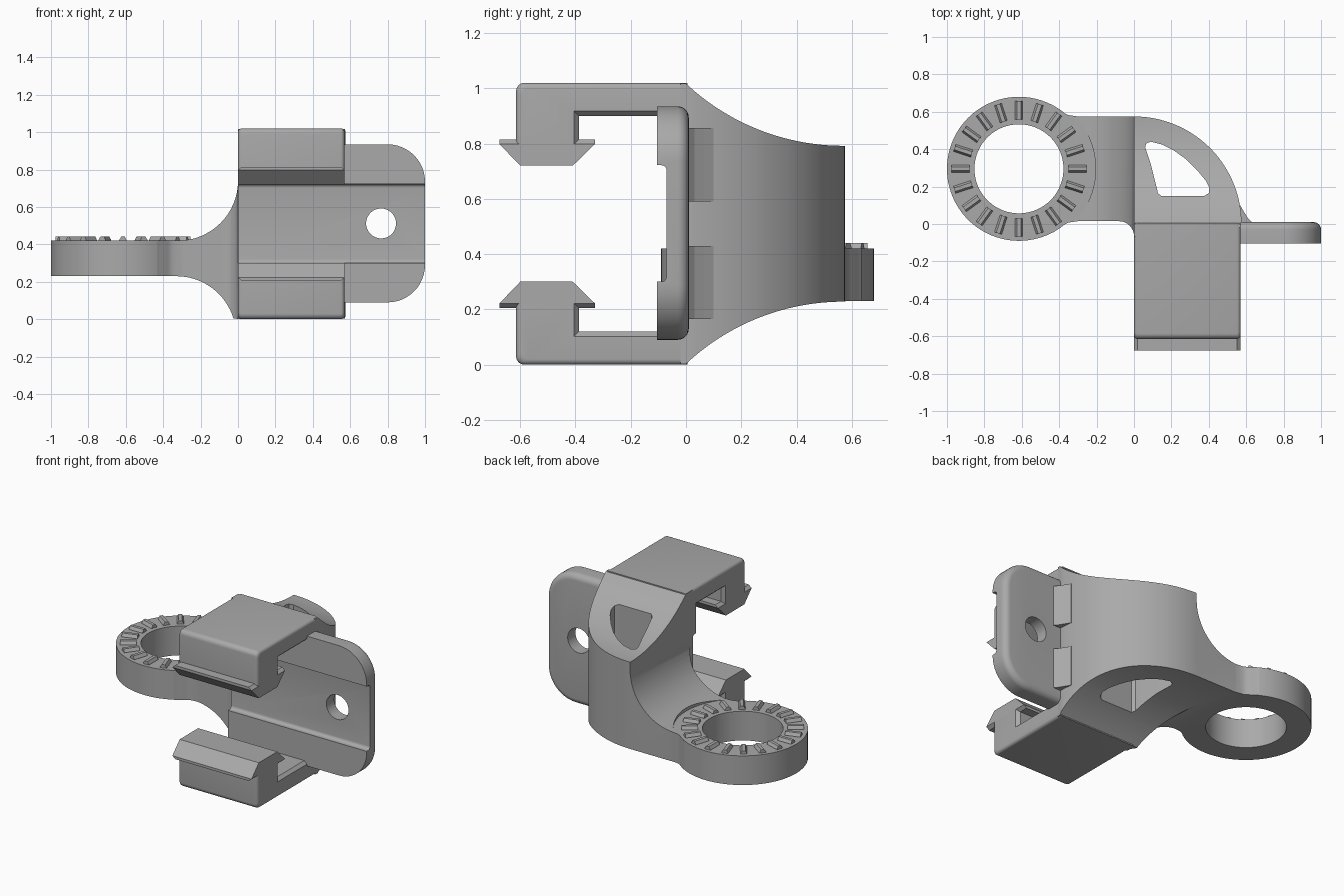
import bpy, bmesh
from math import sin, cos, pi, sqrt, radians
from mathutils import Matrix, Vector

if "Cube" in bpy.data.objects:
    bpy.data.objects.remove(bpy.data.objects["Cube"], do_unlink=True)

grey = bpy.data.materials.new("plain grey")
grey.use_nodes = True
colour = (0.4, 0.4, 0.4, 1)
grey.diffuse_color = colour
grey.node_tree.nodes["Principled BSDF"].inputs["Base Color"].default_value = colour

HEIGHT, WIDTH = 1.02, 0.57
RING = Vector((-0.615, 0.295, 0))


def loft(name, rings):
    """Skin a stack of equal-length point loops and cap both ends."""
    bm = bmesh.new()
    loops = [[bm.verts.new(p) for p in ring] for ring in rings]
    n = len(loops[0])
    for a, b in zip(loops, loops[1:]):
        for i in range(n):
            j = (i + 1) % n
            bm.faces.new((a[i], a[j], b[j], b[i]))
    bm.faces.new(loops[0])
    bm.faces.new(loops[-1])
    bmesh.ops.recalc_face_normals(bm, faces=bm.faces)
    mesh = bpy.data.meshes.new(name)
    bm.to_mesh(mesh)
    bm.free()
    mesh.materials.append(grey)
    ob = bpy.data.objects.new(name, mesh)
    bpy.context.collection.objects.link(ob)
    return ob


def prism(name, outline, axis, lo, hi):
    """Extrude a 2D outline along one axis."""
    def place(p, d):
        return {"x": (d, *p), "y": (p[0], d, p[1]), "z": (*p, d)}[axis]
    return loft(name, [[place(p, d) for p in outline] for d in (lo, hi)])


def arc(cx, cy, r, start, end, steps=12):
    angles = [radians(start + (end - start) * i / steps) for i in range(steps + 1)]
    return [(cx + r * cos(a), cy + r * sin(a)) for a in angles]


def circle(cx, cy, r, n=96):
    return arc(cx, cy, r, 0, 360 - 360 / n, n - 1)


def combine(ob, other, operation="DIFFERENCE"):
    mod = ob.modifiers.new("cut", "BOOLEAN")
    mod.object, mod.operation, mod.solver = other, operation, "EXACT"
    deps = bpy.context.evaluated_depsgraph_get()
    mesh = bpy.data.meshes.new_from_object(ob.evaluated_get(deps))
    ob.modifiers.clear()
    ob.data = mesh
    bpy.data.objects.remove(other, do_unlink=True)


def smooth(ob, angle=30):
    bpy.ops.object.select_all(action="DESELECT")
    ob.select_set(True)
    bpy.context.view_layer.objects.active = ob
    bpy.ops.object.shade_smooth_by_angle(angle=radians(angle))


# Bracket body: plan outline trimmed by a side and a front silhouette
plan = [(-0.43, 0.635), (-0.39, 0.6), (-0.35, 0.582), (-0.3, 0.575)]
plan += arc(0, 0, 0.575, 90, 2, 32)
plan += [(WIDTH, -0.02), (0.03, -0.02), (0.03, -0.07)]
plan += arc(-0.08, -0.065, 0.08, 0, 90, 8)
plan += [(-0.3, 0.015), (-0.35, 0.008), (-0.39, -0.01), (-0.43, -0.045)]
body = prism("bracket_body", plan, "z", -0.01, HEIGHT + 0.01)

R = 0.834
lower = [(y, 0.228 - R + sqrt(R * R - (WIDTH - y) ** 2)) for y in [WIDTH * i / 20 for i in range(21)]]
lower = [(-0.2, 0)] + lower + [(0.8, 0.228)]
side = lower + [(y, HEIGHT - z) for y, z in reversed(lower)]
combine(body, prism("side_trim", side, "x", -0.7, 0.8), "INTERSECT")

front = [(-0.6, 0.23)] + arc(-0.33, -0.09, 0.32, 90, 16, 16) + [(-0.015, -0.05), (0.8, -0.05), (0.8, 1.1), (0, 1.1)]
front += arc(-0.32, 0.74, 0.32, 0, -90, 16) + [(-0.6, 0.42)]
combine(body, prism("front_trim", front, "y", -0.3, 0.9), "INTERSECT")

# Window through the body, seat around the ring
window = [(0.06, 0.41), (0.065, 0.43), (0.09, 0.44), (0.15, 0.425), (0.21, 0.395), (0.28, 0.345),
          (0.34, 0.285), (0.385, 0.23), (0.403, 0.195), (0.4, 0.165), (0.375, 0.15), (0.145, 0.15),
          (0.128, 0.165), (0.115, 0.22), (0.09, 0.32)]
combine(body, prism("window_cutter", window, "z", -0.2, 1.2))
combine(body, prism("seat_cutter", circle(RING.x, RING.y, 0.41), "z", 0.421, 1.2))

# Ring joined to the neck and bored out
combine(body, prism("ring_blank", circle(RING.x, RING.y, 0.385), "z", 0.23, 0.42), "UNION")
combine(body, prism("bore_cutter", circle(RING.x, RING.y, 0.238), "z", 0.1, 0.6))
smooth(body)

# Locking ridges on top of the ring
section = [(-0.02, 0.41), (-0.02, 0.423), (-0.01, 0.441), (0.01, 0.441), (0.02, 0.423), (0.02, 0.41)]
for i in range(20):
    ridge = prism("ring_ridge", section, "x", 0.265, 0.362)
    ridge.data.transform(Matrix.Translation(RING) @ Matrix.Rotation(2 * pi * i / 20, 4, "Z"))

# Mounting plate with rounded corners, rounded back edge, channel and screw hole
def plate_outline(inset):
    r = 0.2 - inset
    return ([(0, 0.09 + inset)] + arc(0.8, 0.29, r, -90, 0) + arc(0.8, 0.735, r, 0, 90)
            + [(0, 0.935 - inset)])


layers = [(-0.105, 0)] + [(-0.03 + 0.04 * sin(a), 0.04 * (1 - cos(a)))
                          for a in [pi / 2 * i / 6 for i in range(7)]]
plate = loft("mounting_plate", [[(x, y, z) for x, z in plate_outline(inset)] for y, inset in layers])
channel = ([(-0.2, 0.3), (-0.09, 0.3)] + arc(-0.09, 0.32, 0.02, -90, 0, 5)[1:]
           + arc(-0.09, 0.702, 0.02, 0, 90, 5) + [(-0.2, 0.722)])
combine(plate, prism("channel_cutter", channel, "x", -0.1, 1.1))
combine(plate, prism("screw_cutter", circle(0.765, 0.512, 0.08, 48), "y", -0.3, 0.2))
smooth(plate)

# Gussets between body and plate, above and below the screw hole
gusset = [(0.5, 0), (0.64, 0), (0.61, 0.03), (0.588, 0.065), (0.568, 0.1), (0.5, 0.1)]
for bottom, top in ((0.165, 0.43), (0.59, 0.857)):
    prism("plate_gusset", gusset, "z", bottom, top)


# Hooked clamp arms: rounded outside, chamfered along the slot
def arm_outline(edge, slot):
    r = 0.03
    pts = [(0.005, edge)]
    pts += [(y, z) for y, z in arc(-0.615 + r + edge, r + edge, r, -90, -180, 6)]
    pts += [(-0.615 + edge, 0.205 + slot), (-0.675, 0.205 + slot), (-0.675, 0.222), (-0.6, 0.3),
            (-0.41, 0.3), (-0.33, 0.222), (-0.33, 0.205 + slot), (-0.388 - slot, 0.205 + slot),
            (-0.388 - slot, 0.12 - slot), (0.005, 0.12 - slot)]
    return pts


stations = [(0.02 * (1 - cos(a)), 0.02 * (1 - sin(a)), 0.018 * cos(a))
            for a in [pi / 2 * i / 5 for i in range(6)]]
stations += [(WIDTH - x, edge, slot) for x, edge, slot in reversed(stations)]
for name, flip in (("lower_clamp_arm", False), ("upper_clamp_arm", True)):
    arm = loft(name, [[(x, y, HEIGHT - z if flip else z) for y, z in arm_outline(edge, slot)]
                      for x, edge, slot in stations])
    smooth(arm, 25)
